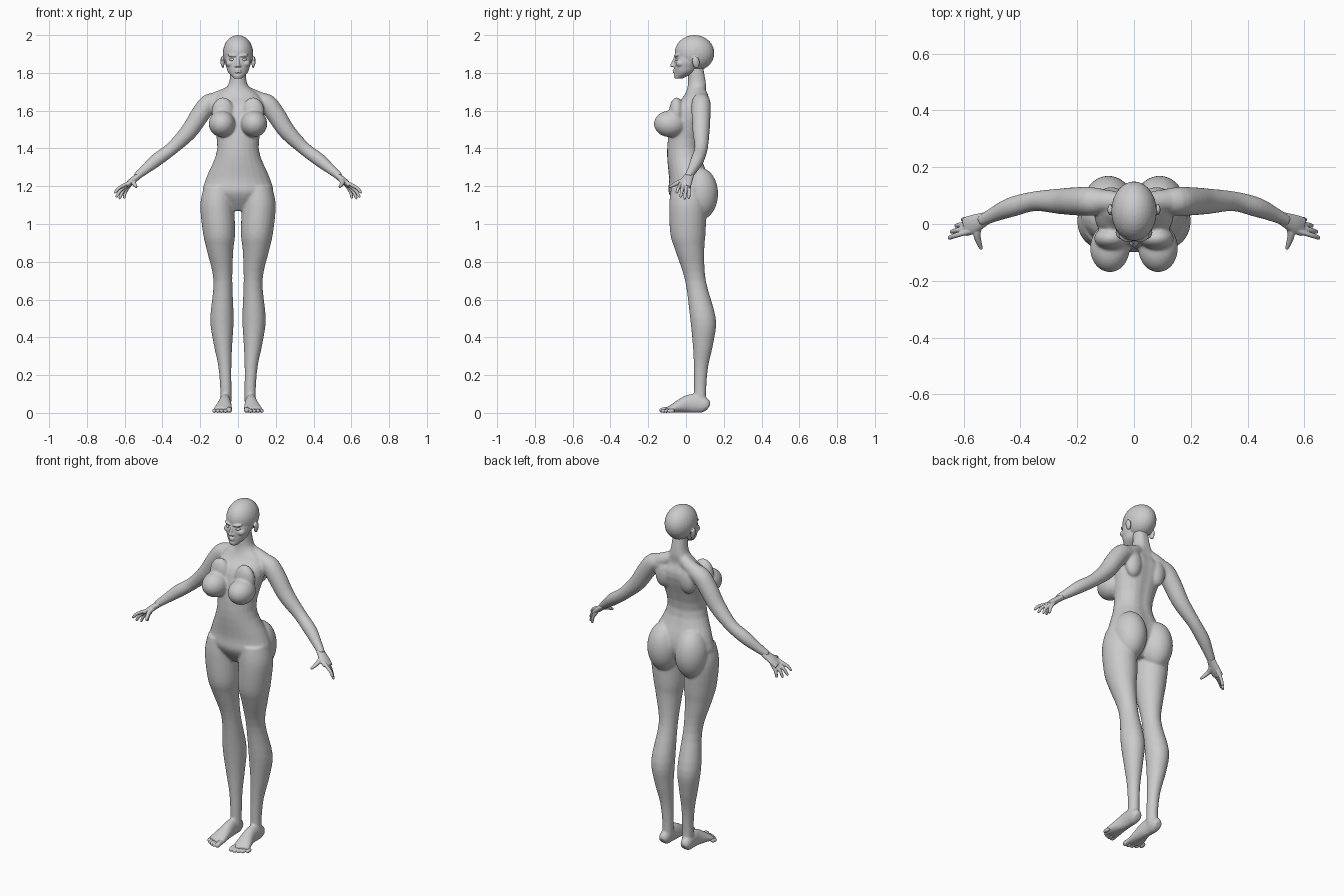
import bpy, bmesh, math
from mathutils import Vector, Matrix, Euler

cube = bpy.data.objects.get("Cube")
if cube:
    bpy.data.objects.remove(cube, do_unlink=True)

skin = bpy.data.materials.new("plain grey")
skin.use_nodes = True
grey = (.6, .6, .6, 1)
skin.diffuse_color = grey
skin.node_tree.nodes["Principled BSDF"].inputs["Base Color"].default_value = grey

ACROSS, DEPTH, UP = Matrix.Identity(3)
SIDES = {"left": 1, "right": -1}


def spline(rows, steps=4):
    """Smooth interpolation through rows of position and radius values."""
    points = [Vector(row) for row in rows]
    points = [points[0], *points, points[-1]]
    path = []
    for before, start, end, after in zip(points, points[1:], points[2:], points[3:]):
        leave, arrive = (end - before) / 2, (after - start) / 2
        for k in range(steps):
            t = k / steps
            ease = t * t * (3 - 2 * t)
            path.append(start.lerp(end, ease)
                        + leave * (t * (1 - t) ** 2) - arrive * (t * t * (1 - t)))
    return path + [points[-1]]


def loft(bm, rows, side=1, ref=DEPTH, level=False, deep=1, groove=0, sides=24):
    """Skin rings along a path. Rows hold x, y, z and one radius, or two
    radii of which the last lies along ref. Groove dents the ref direction."""
    path = spline(rows)
    rings = []
    for i, row in enumerate(path):
        centre = Vector(row[:3])
        before, after = path[max(i - 1, 0)], path[min(i + 1, len(path) - 1)]
        tangent = UP if level else Vector((after - before)[:3]).normalized()
        u = (ref - tangent * ref.dot(tangent)).normalized()
        v = tangent.cross(u)
        ring = []
        for k in range(sides):
            angle = math.tau * k / sides
            turn = min(angle, math.tau - angle)
            dent = 1 - groove * math.exp(-(turn / .3) ** 2)
            co = centre + u * (math.cos(angle) * row[-1] * deep * dent)
            co += v * (math.sin(angle) * row[3])
            co.x *= side
            ring.append(bm.verts.new(co))
        rings.append(ring)
    for low, high in zip(rings, rings[1:]):
        for k in range(sides):
            n = (k + 1) % sides
            bm.faces.new((low[k], low[n], high[n], high[k]))
    bm.faces.new(rings[0])
    bm.faces.new(rings[-1])


def ball(bm, centre, radii, side=1, roll=0, yaw=0):
    """Add an ellipsoid, mirrored when side is negative."""
    place = Matrix.Translation((centre[0] * side, *centre[1:]))
    turn = Euler((0, roll * side, yaw * side)).to_matrix().to_4x4()
    matrix = place @ turn @ Matrix.Diagonal((*radii, 1))
    bmesh.ops.create_uvsphere(bm, u_segments=28, v_segments=18, radius=1, matrix=matrix)


def finish(bm, name, voxel=None, relax=3):
    """Make an object; with a voxel size, blend its shapes into one skin."""
    bmesh.ops.recalc_face_normals(bm, faces=bm.faces[:])
    for face in bm.faces:
        face.smooth = True
    mesh = bpy.data.meshes.new(name)
    bm.to_mesh(mesh)
    bm.free()
    mesh.materials.append(skin)
    ob = bpy.data.objects.new(name, mesh)
    bpy.context.collection.objects.link(ob)
    if voxel:
        blend = ob.modifiers.new("blend", "REMESH")
        blend.mode = "VOXEL"
        blend.voxel_size = voxel
        blend.use_smooth_shade = True
        soften = ob.modifiers.new("soften", "SMOOTH")
        soften.factor = .5
        soften.iterations = relax


# Torso and neck, bottom to top, with a groove down the spine
body = bmesh.new()
loft(body, [
    (0, .02, 1.07, .07, .05), (0, .02, 1.16, .18, .11), (0, .02, 1.24, .17, .11),
    (0, -.01, 1.4, .11, .09), (0, .03, 1.6, .14, .1), (0, .05, 1.68, .11, .06),
    (0, .06, 1.74, .05, .05), (0, .05, 1.85, .04, .04)], level=True, groove=.1)

for side in SIDES.values():
    # Chest, shoulder blade and buttock
    ball(body, (.085, -.085, 1.53), (.07, .085, .07), side)
    ball(body, (.08, -.05, 1.59), (.06, .04, .08), side)
    ball(body, (.08, .09, 1.6), (.05, .04, .08), side)
    ball(body, (.09, .07, 1.16), (.09, .1, .14), side)
    # Neck-to-shoulder slope
    loft(body, [(.02, .07, 1.71, .03), (.09, .08, 1.67, .04), (.16, .08, 1.64, .04)], side)
    # Arm, shoulder to wrist
    loft(body, [
        (.09, .08, 1.65, .04), (.15, .08, 1.64, .05), (.2, .08, 1.58, .05),
        (.26, .08, 1.49, .045), (.35, .08, 1.4, .035), (.43, .06, 1.34, .035),
        (.49, .035, 1.29, .027), (.54, .01, 1.25, .02)], side)
    # Leg, hip to ankle
    loft(body, [
        (.1, .01, 1.2, .08), (.11, .01, 1.1, .09), (.1, .01, .95, .085),
        (.095, .02, .86, .07), (.08, .05, .7, .05), (.085, .09, .5, .062),
        (.08, .09, .37, .05), (.07, .08, .25, .035), (.065, .075, .14, .03),
        (.065, .075, .05, .03)], side, level=True, deep=1.1)
    # Foot, heel to ball
    loft(body, [
        (.07, .12, .03, .02, .02), (.07, .1, .04, .04, .03), (.07, .05, .05, .05, .03),
        (.07, 0, .045, .045, .035), (.08, -.08, .02, .02, .05),
        (.085, -.1, .015, .015, .045)], side, ref=ACROSS)
finish(body, "body", voxel=.006, relax=9)

# Head: skull, face, nose, lips and chin
head = bmesh.new()
ball(head, (0, .045, 1.905), (.08, .105, .095))
loft(head, [(0, -.04, 1.77, .02), (0, -.01, 1.8, .05), (0, 0, 1.83, .062),
            (0, .01, 1.87, .07), (0, .02, 1.95, .06)], level=True)
loft(head, [(0, -.055, 1.885, .006), (0, -.066, 1.86, .008), (0, -.072, 1.84, .01)])
ball(head, (0, -.073, 1.84), (.01, .011, .01))
for lip_height in (1.804, 1.814):
    ball(head, (0, -.06, lip_height), (.018, .011, .006))
ball(head, (0, -.05, 1.785), (.02, .014, .012))
for side in SIDES.values():
    # Nostril, brow, cheekbone and ear with its rim
    ball(head, (.01, -.064, 1.836), (.008, .01, .007), side)
    ball(head, (.03, -.05, 1.892), (.026, .012, .008), side, roll=-.1, yaw=.4)
    ball(head, (.04, -.03, 1.85), (.025, .025, .02), side)
    ear = Vector((.083, .05, 1.855))
    ball(head, ear, (.01, .016, .027), side, roll=.15)
    arc = [math.radians(angle) for angle in range(-80, 200, 40)]
    loft(head, [(*(ear + DEPTH * (.017 * math.cos(a)) + (UP + ACROSS * .1) * (.027 * math.sin(a))),
                 .005) for a in arc], side, ref=ACROSS, sides=10)
finish(head, "head", voxel=.0035, relax=4)

# Ends of the row of knuckles and of the row of fingertips
index_knuckle, little_knuckle = Vector((.59, -.03, 1.21)), Vector((.575, .017, 1.197))
index_tip, little_tip = Vector((.655, -.05, 1.165)), Vector((.605, .015, 1.135))
longer = Vector((.01, 0, -.015))

for side_name, side in SIDES.items():
    # Eye
    eye = bmesh.new()
    ball(eye, (.031, -.042, 1.87), (.016, .014, .009), side, roll=-.1, yaw=.4)
    finish(eye, side_name + "_eye")

    # Palm, four fanned fingers and thumb
    hand = bmesh.new()
    loft(hand, [(.52, .02, 1.26, .017, .023), (.565, 0, 1.224, .017, .033),
                (.595, -.01, 1.2, .011, .034)], side)
    for finger in range(4):
        spread = finger / 3
        knuckle = index_knuckle.lerp(little_knuckle, spread)
        tip = index_tip.lerp(little_tip, spread) + longer * math.sin(math.pi * spread)
        bend = knuckle.lerp(tip, .5) + (ACROSS + UP) * .005
        loft(hand, [(*knuckle.lerp(tip, -.25), .009), (*bend, .009),
                    (*knuckle.lerp(tip, .9), .0075), (*tip, .004)], side, sides=14)
    loft(hand, [(.545, 0, 1.235, .014), (.553, -.035, 1.222, .013),
                (.546, -.065, 1.207, .01), (.537, -.088, 1.195, .006)],
         side, ref=ACROSS, sides=14)
    finish(hand, side_name + "_hand", voxel=.003)

    # Toes, big toe first
    toes = bmesh.new()
    for toe in range(5):
        r = .01 if toe else .014
        root, x, tip = .05 + .017 * toe, .046 + .02 * toe, -.14 + .0025 * toe ** 2
        loft(toes, [(root, -.07, r * 1.4, r), (x, tip + .03, r * 1.2, r),
                    (x, tip + r, r, r), (x, tip, r, r / 2)],
             side, ref=ACROSS, sides=14)
    finish(toes, side_name + "_toes", voxel=.003)
